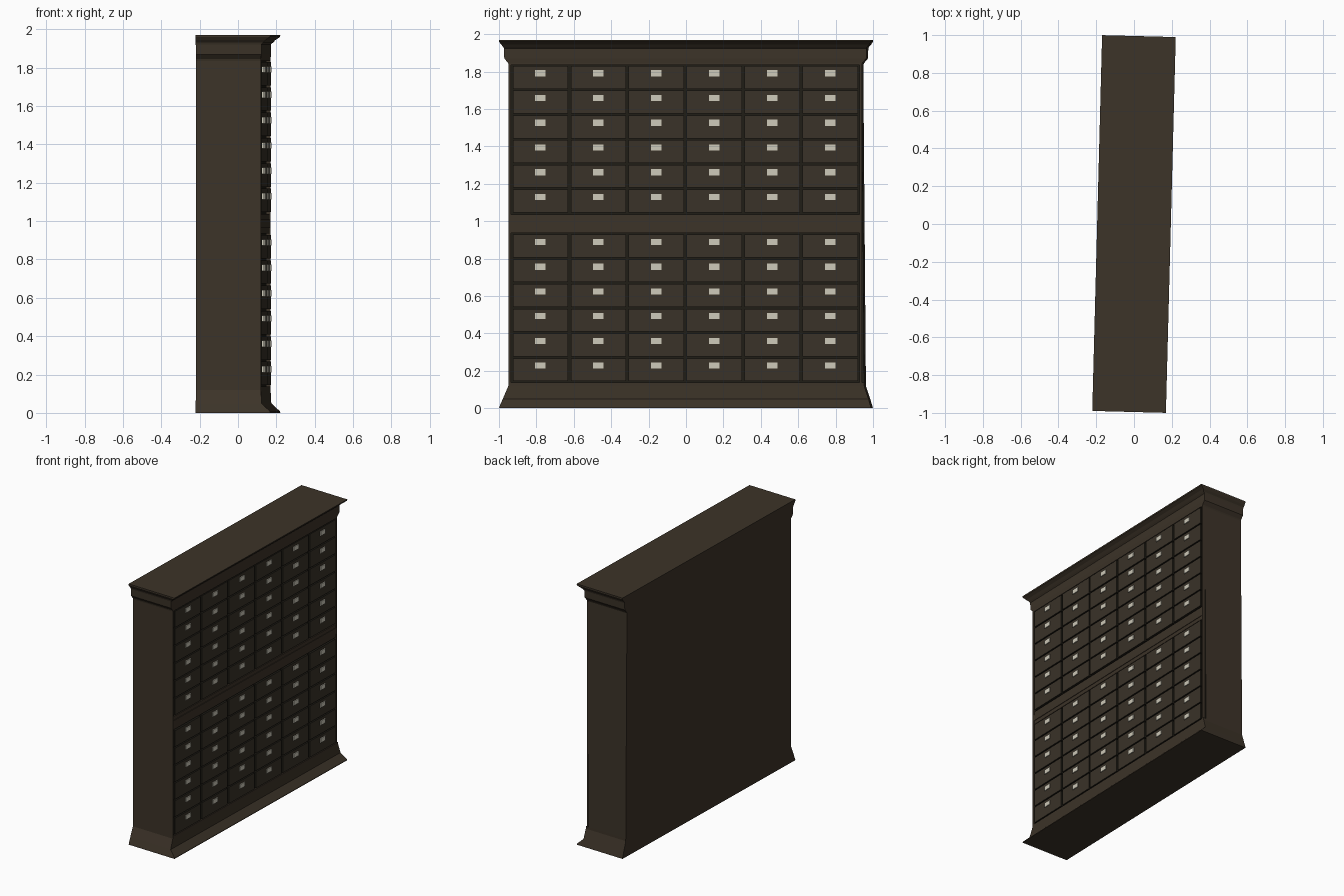
import bpy, bmesh, math
from mathutils import Matrix, Vector

if "Cube" in bpy.data.objects:
    bpy.data.objects.remove(bpy.data.objects["Cube"])

TURN = Matrix.Rotation(math.radians(-1.5), 4, 'Z')   # whole cabinet stands slightly turned


def mat(name, r, g, b):
    m = bpy.data.materials.new(name)
    m.diffuse_color = (r, g, b, 1)
    m.use_nodes = True
    m.node_tree.nodes["Principled BSDF"].inputs["Base Color"].default_value = m.diffuse_color
    return m


wood = mat("dark_wood", 0.045, 0.033, 0.021)
front_wood = mat("drawer_wood", 0.041, 0.032, 0.021)
shadow = mat("blackened_gap", 0.014, 0.012, 0.008)
pale = mat("pale_label", 0.62, 0.59, 0.49)


def add(name, mesh, loc=(0, 0, 0)):
    ob = bpy.data.objects.new(name, mesh)
    bpy.context.collection.objects.link(ob)
    ob.matrix_world = TURN @ Matrix.Translation(loc)
    return ob


def finish(bm, name, mats, rule=None):
    bmesh.ops.recalc_face_normals(bm, faces=bm.faces)
    bm.normal_update()
    for f in bm.faces:
        f.material_index = rule(f) if rule else 0
    me = bpy.data.meshes.new(name)
    bm.to_mesh(me)
    bm.free()
    for m in mats:
        me.materials.append(m)
    return me


def box(name, size, mats, rule=None):
    bm = bmesh.new()
    bmesh.ops.create_cube(bm, size=1)
    bmesh.ops.scale(bm, vec=Vector(size), verts=bm.verts)
    return finish(bm, name, mats, rule)


def loft(rings):
    """Stack of rectangles: z, front x, -y side, +y side; the back is flat."""
    bm = bmesh.new()
    prev = None
    for z, f, a, b in rings:
        ring = [bm.verts.new(p) for p in
                ((-0.195, -a, z), (f, -a, z), (f, b, z), (-0.195, b, z))]
        if prev:
            for i in range(4):
                j = (i + 1) % 4
                bm.faces.new((prev[i], prev[j], ring[j], ring[i]))
        else:
            bm.faces.new(ring[::-1])
        prev = ring
    bm.faces.new(prev)
    return bm


# Carcass: flared plinth, recessed front, frieze and cornice
FRONT, BACK = 0.145, 0.124
carcass = loft([
    (0, 0.195, 0.995, 0.995), (0.008, 0.193, 0.993, 0.993),
    (0.05, 0.148, 0.976, 0.98), (0.12, FRONT, 0.946, 0.957),
    (0.137, FRONT, 0.946, 0.957), (0.137, BACK, 0.946, 0.957),
    (1.836, BACK, 0.945, 0.943), (1.836, FRONT, 0.945, 0.943),
    (1.845, FRONT, 0.947, 0.947), (1.87, 0.147, 0.968, 0.968),
    (1.922, 0.147, 0.970, 0.970), (1.932, 0.158, 0.973, 0.973),
    (1.945, 0.170, 0.985, 0.985), (1.96, 0.193, 0.995, 0.995),
    (1.97, 0.195, 0.995, 0.995)])
add("carcass", finish(
    carcass, "carcass", [wood, shadow],
    lambda f: int(f.normal.x > 0.9 and 0.2 < f.calc_center_median().z < 1.8)))

# Side stiles closing the recess
stile = box("stile", (FRONT - BACK, 0.013, 1.7), [wood])
for side, y in (("left", -0.9385), ("right", 0.9385)):
    add("stile_" + side, stile, ((FRONT + BACK) / 2, y, 0.9865))

# Middle rail: stepped moulding between the two banks
add("middle_rail", box("middle_rail", (0.02, 1.87, 0.1), [wood]), (0.131, 0, 0.986))
add("middle_rail_bead", box("middle_rail_bead", (0.026, 1.87, 0.045), [wood]),
    (0.132, 0, 0.986))

# Drawer fronts with blackened edges, and their label plates
PITCH_Y, PITCH_Z, DEPTH = 0.31, 0.1322, 0.03
drawer = box("drawer", (DEPTH, PITCH_Y - 0.015, PITCH_Z - 0.01), [front_wood, shadow],
             lambda f: int(f.normal.x < 0.5))
plate = box("label_plate", (0.008, 0.056, 0.033), [pale])
for bank, top in (("upper", 1.835), ("lower", 0.933)):
    for row in range(6):
        for col in range(6):
            y = (col - 2.5) * PITCH_Y
            z = top - (row + 0.5) * PITCH_Z
            tag = f"{bank}_{row + 1}_{col + 1}"
            add("drawer_" + tag, drawer, (0.147 - DEPTH / 2, y, z))
            add("label_plate_" + tag, plate, (0.149, y, z + 0.022))
